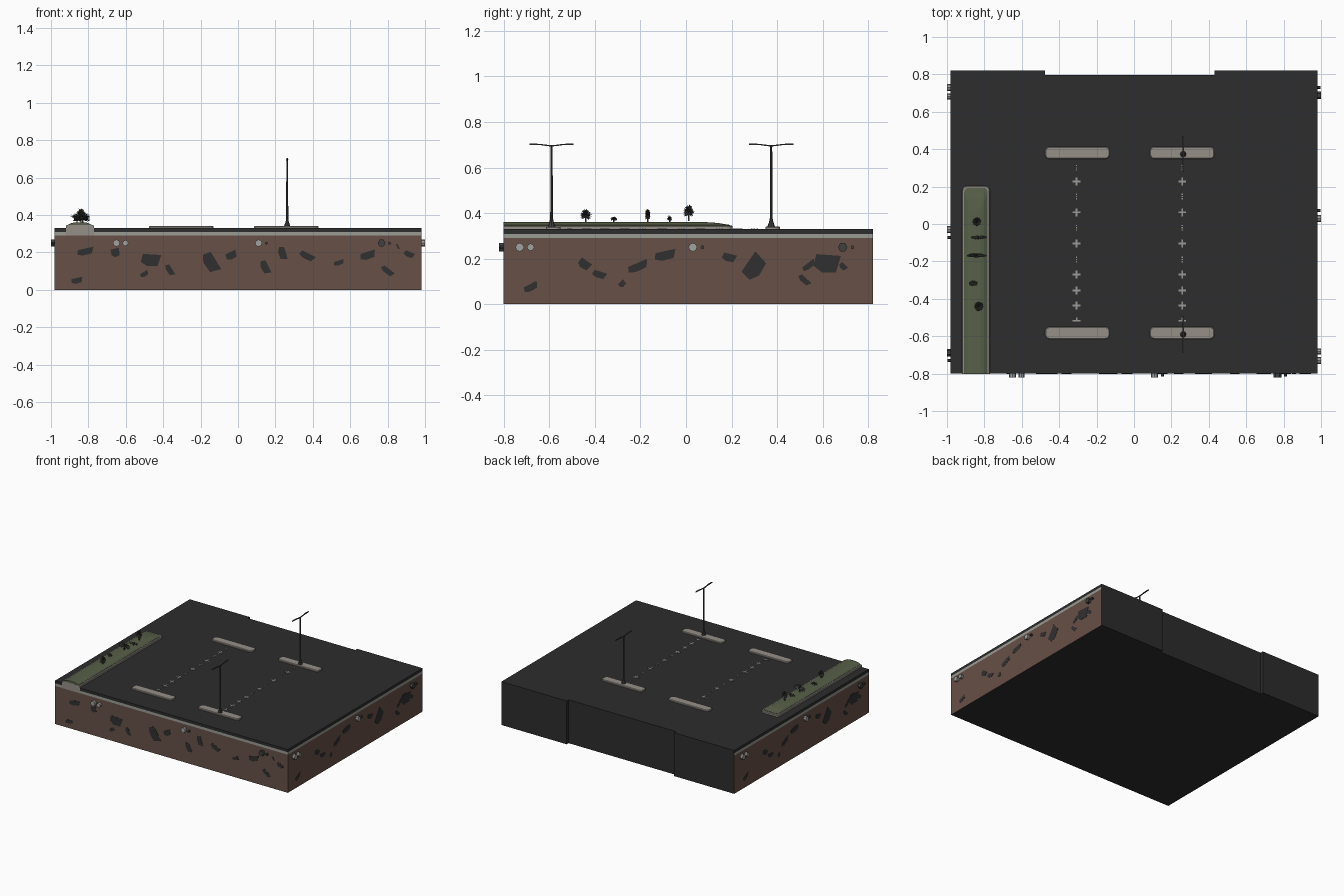
import bpy, bmesh, math, random
from mathutils import Matrix, Vector

if "Cube" in bpy.data.objects:
    bpy.data.objects.remove(bpy.data.objects["Cube"])

random.seed(4)


def mat(name, c):
    m = bpy.data.materials.new(name)
    m.diffuse_color = (*c, 1)
    m.use_nodes = True
    m.node_tree.nodes["Principled BSDF"].inputs["Base Color"].default_value = m.diffuse_color
    return m


ASPHALT = mat("asphalt", (.026, .026, .026))
SOIL = mat("soil_brown", (.135, .079, .061))
GRAVEL = mat("gravel_grey", (.33, .33, .30))
KERB = mat("kerb_concrete", (.30, .275, .245))
GRASS = mat("grass_green", (.095, .115, .065))
PAINT = mat("paint_grey", (.33, .32, .31))
PIPE = mat("pipe_light", (.36, .36, .35))
METAL = mat("dark_metal", (.05, .05, .05))
LEAF = mat("leaf_dark", (.055, .06, .05))
STONE = mat("stone_dark", (.03, .03, .03))


def finish(name, bm, *mats, rule=None, smooth=False):
    bmesh.ops.recalc_face_normals(bm, faces=bm.faces)
    me = bpy.data.meshes.new(name)
    bm.to_mesh(me)
    bm.free()
    for m in mats:
        me.materials.append(m)
    if rule:
        for p in me.polygons:
            p.material_index = rule(p)
    ob = bpy.data.objects.new(name, me)
    bpy.context.collection.objects.link(ob)
    if smooth:
        bpy.ops.object.select_all(action='DESELECT')
        ob.select_set(True)
        bpy.context.view_layer.objects.active = ob
        bpy.ops.object.shade_smooth_by_angle(angle=math.radians(40))
    return ob


def loft(bm, rings):
    """Skin a list of equal-length 3D rings and cap both ends."""
    vs = [[bm.verts.new(p) for p in r] for r in rings]
    n = len(vs[0])
    for a, b in zip(vs, vs[1:]):
        for i in range(n):
            bm.faces.new((a[i], a[(i + 1) % n], b[(i + 1) % n], b[i]))
    bm.faces.new(vs[0][::-1])
    bm.faces.new(vs[-1])


def prism(bm, outline, z0, z1):
    loft(bm, [[(x, y, z) for x, y in outline] for z in (z0, z1)])


def box(bm, x, y, z, sx, sy, sz):
    prism(bm, [(x + a * sx / 2, y + b * sy / 2) for a, b in ((-1, -1), (1, -1), (1, 1), (-1, 1))],
          z - sz / 2, z + sz / 2)


def rounded(x0, x1, y0, y1, r, front=True):
    """Rectangle with rounded corners; the front pair can stay square."""
    pts = [] if front else [(x0, y0), (x1, y0)]
    corners = [(x1 - r, y1 - r, 0), (x0 + r, y1 - r, 90)]
    if front:
        corners += [(x0 + r, y0 + r, 180), (x1 - r, y0 + r, 270)]
    for cx, cy, a in corners:
        for k in range(4):
            t = math.radians(a + 30 * k)
            pts.append((cx + r * math.cos(t), cy + r * math.sin(t)))
    return pts


# ground block with a shallow recess along the back
OUT = [(-.98, -.8), (.98, -.8), (.98, .82), (.43, .82), (.43, .797), (-.475, .797), (-.475, .82), (-.98, .82)]
back_dark = lambda p: int(p.center.y > .7 or p.normal.z < -.5)
for name, z0, z1, m in (("soil_block", 0, .29, SOIL), ("gravel_layer", .29, .309, GRAVEL),
                        ("asphalt_layer", .309, .33, ASPHALT)):
    bm = bmesh.new()
    prism(bm, OUT, z0, z1)
    finish(name, bm, m, ASPHALT, rule=back_dark)

# kerbed islands
bm = bmesh.new()
for x in (-.475, .085):
    for y in (-.615, .348):
        rings = [(0, .325), (0, .337), (.004, .341)]
        loft(bm, [[(px, py, z) for px, py in rounded(x + d, x + .345 - d, y + d, y + .065 - d, .022 - d)]
                  for d, z in rings])
finish("parking_islands", bm, KERB)

# planter kerb and grass mound
for name, m, rings in (("planter_kerb", KERB, [(0, .29), (0, .341), (.004, .346)]),
                       ("planter_grass", GRASS, [(.012, .335), (.012, .348), (.03, .357), (.05, .361)])):
    bm = bmesh.new()
    loft(bm, [[(px, py, z) for px, py in
               rounded(-.92 + d, -.77 - d, -.802 + .02 * d, .205 - (d if d < .02 else 3 * d - .02), .026 - d * .3, False)]
              for d, z in rings])
    finish(name, bm, m)


# plants made of thin leaf blades radiating to an ellipsoid
def plant(name, x, y, z, rx, ry, rz, n):
    bm = bmesh.new()
    c = Vector((x, y, z + rz * .8))
    for i in range(n):
        h = -.7 + 1.7 * (i + .5) / n
        s = math.sqrt(max(0, 1 - h * h))
        a = i * 2.39996
        d = Vector((rx * s * math.cos(a), ry * s * math.sin(a), rz * h)) * random.uniform(.88, 1.05)
        side = d.cross(Vector((.3, .2, 1))).normalized() * .004
        up = d.cross(side).normalized() * .002
        mid = c + d * .6
        ring = [bm.verts.new(mid + o) for o in (side, up, -side, -up)]
        ends = bm.verts.new(c), bm.verts.new(c + d)
        for k in range(4):
            for e in ends:
                bm.faces.new((ring[k], ring[(k + 1) % 4], e))
    box(bm, x, y, z + rz * .3, .006, .006, rz + .01)
    finish(name, bm, LEAF)


plant("round_shrub_back", -.84, .012, .377, .026, .026, .035, 70)
plant("low_fern", -.83, -.072, .363, .045, .011, .015, 30)
plant("fan_plant", -.84, -.168, .366, .058, .013, .03, 60)
plant("low_shrub", -.86, -.317, .364, .026, .017, .012, 30)
plant("round_shrub_front", -.83, -.44, .366, .027, .027, .03, 70)

# painted crosses and small dashes between bays
bm = bmesh.new()
for x in (-.307, .258):
    for y in (.227, .062, -.104, -.27, -.356, -.436):
        box(bm, x, y, .331, .042, .009, .004)
        box(bm, x, y, .331, .009, .042, .0036)
    for y in (.3, .147, -.02, -.19):
        for k in (-1, 0, 1):
            box(bm, x, y + k * .012, .331, .007, .006, .004)
    box(bm, x, -.518, .331, .042, .007, .004)
    box(bm, x, -.51, .331, .008, .018, .0036)
finish("painted_crosses", bm, PAINT)


# twin-arm street lamps
def lamp(name, x, y):
    bm = bmesh.new()
    prof = [(.017, .338), (.016, .343), (.009, .362), (.006, .378), (.0045, .69), (.006, .697)]
    loft(bm, [[(x + r * math.cos(k * math.pi / 4), y + r * math.sin(k * math.pi / 4), z) for k in range(8)]
              for r, z in prof])
    for s in (-1, 1):
        arm = [(0, .695, .004), (.03, .698, .003), (.045, .7005, .004), (.07, .702, .0045), (.097, .702, .003)]
        loft(bm, [[(x + a * w, y + s * d, z + b * .0028) for a, b in ((-1, -1), (1, -1), (1, 1), (-1, 1))]
                  for d, z, w in arm])
    finish(name, bm, METAL, smooth=True)


lamp("street_lamp_front", .263, -.59)
lamp("street_lamp_back", .263, .374)

# buried stones: u, height, length, thickness, tilt
FRONT = [(-.815, .205, .095, .035, 15), (-.86, .05, .065, .03, 15), (-.655, .2, .05, .045, 20),
         (-.465, .16, .11, .065, 0), (-.5, .085, .05, .025, 35), (-.365, .105, .07, .03, -55),
         (-.145, .145, .12, .065, -55), (-.035, .185, .065, .04, 30), (.145, .12, .08, .04, -60),
         (.238, .195, .075, .04, -70), (.37, .18, .09, .035, -25), (.54, .145, .06, .025, 20),
         (.695, .185, .09, .04, 20), (.8, .1, .08, .03, -35), (.855, .23, .035, .01, -60), (.915, .19, .06, .03, -20)]
SIDE = [(-.445, .175, .06, .04, -30), (-.68, .075, .07, .03, 30), (-.38, .13, .065, .03, -15),
        (-.28, .09, .035, .025, 50), (-.21, .165, .1, .035, 25), (-.09, .215, .1, .04, 15),
        (.19, .205, .065, .035, -10), (.3, .165, .12, .075, 60), (.52, .105, .065, .025, -40),
        (.54, .17, .07, .025, 40), (.62, .18, .12, .08, 0), (.69, .165, .04, .025, -40)]
# pipe ends: u, radius, sides, length
LIGHT = [(-.73, .019, 8, .02), (-.682, .016, 8, .02), (.03, .019, 8, .02)]
DARK = [(.072, .008, 6, .016), (.688, .021, 6, .02), (.73, .008, 6, .016)]


def pipes(name, m, ends, turn, plane, shift):
    bm = bmesh.new()
    for u, r, n, length in ends:
        loft(bm, [[(u + shift + r * math.cos(k * math.tau / n), -plane - o, .25 + r * math.sin(k * math.tau / n))
                   for k in range(n)] for o in (-.02, length)])
    bm.transform(turn)
    finish(name, bm, m)


for side, stones, ang, plane, shift in (("front", FRONT, 0, .8, .08), ("right", SIDE, 90, .98, 0),
                                        ("left", SIDE, -90, .98, 0)):
    turn = Matrix.Rotation(math.radians(ang), 4, 'Z')
    bm = bmesh.new()
    for u, v, w, h, tilt in stones:
        t = math.radians(tilt)
        quad = [(-.5 * w, -.15 * h), (-.2 * w, -.5 * h), (.32 * w, -.5 * h), (.5 * w, .4 * h), (-.4 * w, .5 * h)]
        quad = [(u + a * math.cos(t) - b * math.sin(t), v + a * math.sin(t) + b * math.cos(t)) for a, b in quad]
        loft(bm, [[(a, -plane - o, b) for a, b in quad] for o in (-.002, .0015)])
    bm.transform(turn)
    finish("stones_" + side, bm, STONE)
    pipes("light_pipes_" + side, PIPE, LIGHT, turn, plane, shift)
    pipes("dark_pipes_" + side, METAL, DARK, turn, plane, shift)
